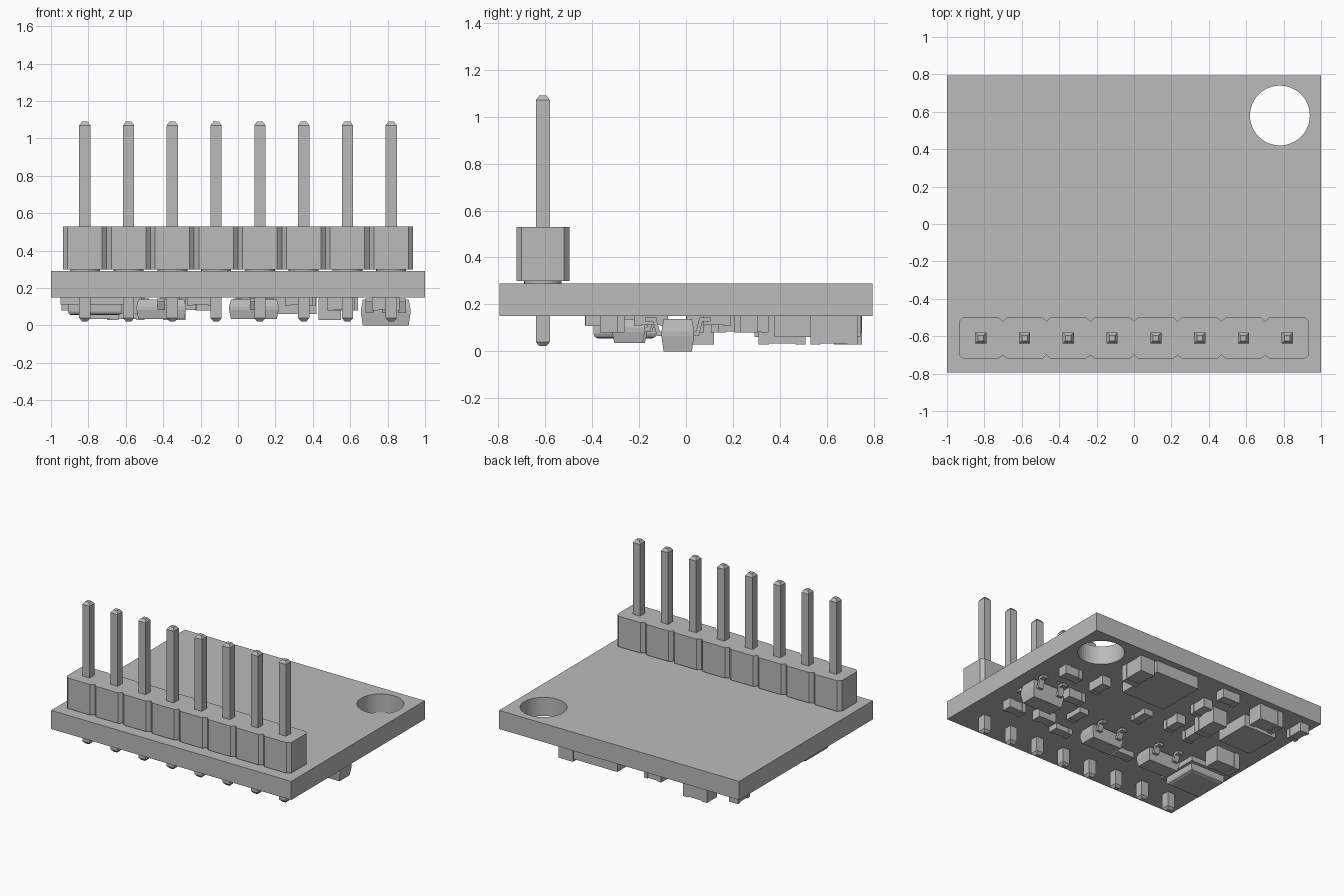
import bpy, bmesh, math
from mathutils import Vector

cube = bpy.data.objects.get("Cube")
if cube:
    bpy.data.objects.remove(cube, do_unlink=True)

grey = bpy.data.materials.new("plain_grey")
grey.use_nodes = True
grey.diffuse_color = (0.5, 0.5, 0.5, 1)
grey.node_tree.nodes["Principled BSDF"].inputs["Base Color"].default_value = (0.5, 0.5, 0.5, 1)

TOP, UNDER = 0.29, 0.15      # faces of the board
PITCH, PIN_Y = 0.234, -0.61  # pin row


def finish(name, bm):
    bmesh.ops.recalc_face_normals(bm, faces=bm.faces)
    mesh = bpy.data.meshes.new(name)
    bm.to_mesh(mesh)
    bm.free()
    mesh.materials.append(grey)
    obj = bpy.data.objects.new(name, mesh)
    bpy.context.collection.objects.link(obj)
    return obj


def add_loft(bm, rings):
    """Skin a stack of equal-length point rings and cap both ends."""
    loops = [[bm.verts.new(p) for p in ring] for ring in rings]
    n = len(loops[0])
    for a, b in zip(loops, loops[1:]):
        for i in range(n):
            j = (i + 1) % n
            bm.faces.new((a[i], a[j], b[j], b[i]))
    bm.faces.new(loops[0])
    bm.faces.new(loops[-1])


def rect(x, y, w, d, z):
    return [(x + sx * w / 2, y + sy * d / 2, z)
            for sx, sy in ((-1, -1), (1, -1), (1, 1), (-1, 1))]


def add_box(bm, x, y, w, d, z0, z1):
    add_loft(bm, [rect(x, y, w, d, z0), rect(x, y, w, d, z1)])


# Circuit board with a mounting hole
bm = bmesh.new()
add_box(bm, 0, 0, 2, 1.59, UNDER, TOP)
board = finish("circuit_board", bm)
bm = bmesh.new()
ring = [(0.78 + 0.16 * math.cos(math.tau * i / 48),
         0.58 + 0.16 * math.sin(math.tau * i / 48)) for i in range(48)]
add_loft(bm, [[(x, y, z) for x, y in ring] for z in (0, 0.5)])
cutter = finish("hole_cutter", bm)
cutter.hide_render = True
cutter.hide_set(True)
cut = board.modifiers.new("mounting_hole", 'BOOLEAN')
cut.operation = 'DIFFERENCE'
cut.solver = 'EXACT'
cut.object = cutter
bpy.context.view_layer.objects.active = board
bpy.ops.object.modifier_apply(modifier=cut.name)
bpy.data.objects.remove(cutter, do_unlink=True)

# Header housing: a strip of cells with notches between them
side = []
for i in range(8):
    cx = (i - 3.5) * PITCH
    h = PITCH / 2
    side += [(cx - h, 0.09), (cx - h + 0.025, 0.113), (cx + h - 0.025, 0.113)]
side.append((4 * PITCH, 0.09))
outline = [(x, PIN_Y - d) for x, d in side] + [(x, PIN_Y + d) for x, d in reversed(side)]
bm = bmesh.new()
add_loft(bm, [[(x, y, z) for x, y in outline] for z in (0.3, 0.53)])
finish("header_housing", bm)

# Pins with tapered tips, each with a solder pad
for i in range(8):
    cx = (i - 3.5) * PITCH
    bm = bmesh.new()
    add_loft(bm, [rect(cx, PIN_Y, w, w, z) for w, z in
                  ((0.03, 0.022), (0.06, 0.04), (0.06, 1.07), (0.03, 1.09))])
    finish(f"header_pin_{i + 1}", bm)
    bm = bmesh.new()
    pad = [(cx + 0.08 * math.cos(math.tau * k / 24),
            PIN_Y + 0.08 * math.sin(math.tau * k / 24)) for k in range(24)]
    add_loft(bm, [[(x, y, z) for x, y in pad] for z in (TOP, 0.3)])
    finish(f"pin_pad_{i + 1}", bm)


# Moulded packages with bent leads
def add_lead(bm, x, y, out, mid):
    path = [(0.05, mid), (0.09, mid), (0.105, UNDER - 0.015), (0.14, UNDER - 0.015)]
    low = [(d, z - 0.009) for d, z in path]
    high = [(d - 0.013 * (0 < k < 3), z + 0.009) for k, (d, z) in enumerate(path)]
    section = low + high[::-1]
    add_loft(bm, [[(x + s * 0.021, y + out * d, z) for d, z in section] for s in (-1, 1)])


def package(name, x, y, bottom, front_leads):
    mid = (UNDER + bottom) / 2
    bm = bmesh.new()
    add_loft(bm, [rect(x, y, w, d, z) for w, d, z in
                  ((0.245, 0.12, bottom), (0.265, 0.14, mid - 0.01),
                   (0.265, 0.14, mid + 0.01), (0.245, 0.12, UNDER - 0.012))])
    for off in (-0.087, 0.087):
        add_lead(bm, x + off, y, 1, mid)
    for off in front_leads:
        add_lead(bm, x + off, y, -1, mid)
    finish(name, bm)


package("regulator", 0.79, -0.035, 0.0, (-0.087, 0, 0.087))
package("transistor_right", 0.085, -0.245, 0.035, (0,))
package("transistor_left", -0.41, -0.235, 0.035, (0,))

# Flat square chips
for name, x, y, size in (("motion_chip", 0.235, 0.56, 0.367),
                         ("compass_chip", -0.65, 0.43, 0.276)):
    bm = bmesh.new()
    add_box(bm, x, y, size, size, 0.06, UNDER)
    finish(name, bm)

# Pressure sensor: base plate and a lid with rounded edges
bm = bmesh.new()
add_box(bm, -0.775, -0.265, 0.35, 0.33, 0.112, UNDER)
finish("sensor_base", bm)
bm = bmesh.new()
add_loft(bm, [rect(-0.765, -0.26, 0.29 - k, 0.27 - k, z) for k, z in
              ((0, 0.112), (0, 0.075), (0.012, 0.062), (0.04, 0.055))])
finish("sensor_lid", bm)


# Chip capacitors and resistors: a body between two slightly larger ends
def chip(name, x, y, length, width, height, along_y):
    bm = bmesh.new()
    end = length * 0.22
    for off, ln, inset in ((0, length - end, 0.004),
                           (-(length - end) / 2, end, 0), ((length - end) / 2, end, 0)):
        w = width - 2 * inset
        z = UNDER - height + inset
        if along_y:
            add_box(bm, x, y + off, w, ln, z, UNDER)
        else:
            add_box(bm, x + off, y, ln, w, z, UNDER)
    finish(name, bm)


large = ((0.49, 0.63, True), (-0.34, 0.41, True), (-0.6, 0.69, False), (-0.74, 0.06, False))
for i, (x, y, turned) in enumerate(large):
    chip(f"large_capacitor_{i + 1}", x, y, 0.2, 0.12, 0.12, turned)

small = ((0.79, 0.27, False), (0.54, 0.28, True), (0.57, 0.04, False), (0.79, -0.33, False),
         (0.55, -0.3, False), (-0.185, 0.21, True), (-0.19, 0.49, True),
         (-0.244, 0.71, False), (-0.376, 0.18, True), (-0.907, 0.66, True))
for i, (x, y, turned) in enumerate(small):
    chip(f"small_capacitor_{i + 1}", x, y, 0.145, 0.075, 0.07, turned)

thin = ((0.38, -0.15, True), (0.325, -0.39, False), (0.03, 0.12, True), (-0.2, -0.36, False))
for i, (x, y, turned) in enumerate(thin):
    chip(f"resistor_{i + 1}", x, y, 0.145, 0.075, 0.042, turned)
